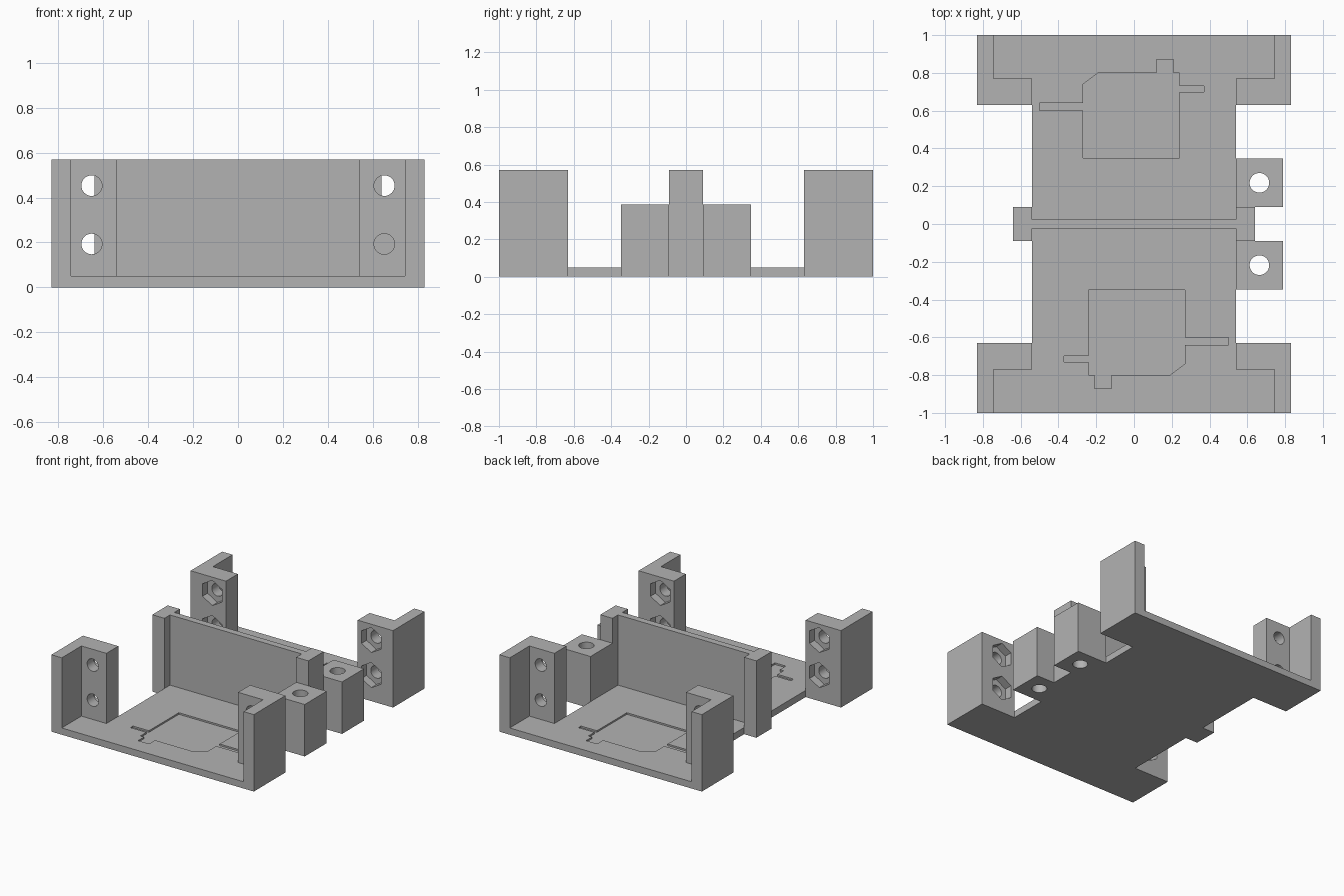
import bpy
import bmesh
import math
from mathutils import Matrix

if "Cube" in bpy.data.objects:
    bpy.data.objects.remove(bpy.data.objects["Cube"])

grey = bpy.data.materials.new("plain grey")
grey.use_nodes = True
grey.diffuse_color = (0.45, 0.45, 0.45, 1)
grey.node_tree.nodes["Principled BSDF"].inputs["Base Color"].default_value = (0.45, 0.45, 0.45, 1)

HEIGHT, FLOOR = 0.57, 0.05


def make_object(name, bm):
    bmesh.ops.recalc_face_normals(bm, faces=bm.faces)
    mesh = bpy.data.meshes.new(name)
    bm.to_mesh(mesh)
    bm.free()
    mesh.materials.append(grey)
    obj = bpy.data.objects.new(name, mesh)
    bpy.context.collection.objects.link(obj)
    return obj


def prism(name, outline, z0, z1):
    """Extrude a flat outline from z0 up to z1."""
    bm = bmesh.new()
    face = bm.faces.new([bm.verts.new((x, y, z0)) for x, y in outline])
    top = bmesh.ops.extrude_face_region(bm, geom=[face])["geom"]
    verts = [v for v in top if isinstance(v, bmesh.types.BMVert)]
    bmesh.ops.translate(bm, verts=verts, vec=(0, 0, z1 - z0))
    return make_object(name, bm)


def box(name, x0, x1, y0, y1, z0, z1):
    return prism(name, [(x0, y0), (x1, y0), (x1, y1), (x0, y1)], z0, z1)


def rod(name, sides, radius, depth, centre, along_y=False):
    """Round or hexagonal cutter; a hexagon along y points upward."""
    bm = bmesh.new()
    turn = Matrix.Rotation(math.pi / 2, 4, "X") if along_y else Matrix()
    bmesh.ops.create_cone(bm, cap_ends=True, segments=sides, radius1=radius, radius2=radius,
                          depth=depth, matrix=Matrix.Translation(centre) @ turn)
    return make_object(name, bm)


def cut(obj, cutters):
    """Subtract the cutters, keep the finished mesh and drop the cutters."""
    for c in cutters:
        c.hide_render = True
        mod = obj.modifiers.new("cut", "BOOLEAN")
        mod.operation, mod.solver, mod.object = "DIFFERENCE", "EXACT", c
    graph = bpy.context.evaluated_depsgraph_get()
    mesh = bpy.data.meshes.new_from_object(obj.evaluated_get(graph))
    obj.modifiers.clear()
    obj.data = mesh
    for c in cutters:
        bpy.data.objects.remove(c)
    bpy.ops.object.select_all(action="DESELECT")
    obj.select_set(True)
    bpy.context.view_layer.objects.active = obj
    bpy.ops.object.shade_smooth_by_angle(angle=math.radians(30))


# Floor plate, wider between the corner brackets
quarter = [(0.54, 0), (0.54, 0.77), (0.745, 0.77), (0.745, 1)]
half = quarter[1:] + [(-x, y) for x, y in reversed(quarter[1:])]
plate = prism("floor_plate", half + [(-x, -y) for x, y in half], 0, FLOOR)

# Shallow recess in each half of the floor, one turned half way round
recess = [(-0.24, -0.35), (-0.24, -0.70), (-0.37, -0.70), (-0.37, -0.73), (-0.24, -0.73),
          (-0.24, -0.80), (-0.21, -0.80), (-0.21, -0.87), (-0.12, -0.87), (-0.12, -0.80),
          (0.19, -0.80), (0.27, -0.74), (0.27, -0.64), (0.50, -0.64), (0.50, -0.60),
          (0.27, -0.60), (0.27, -0.35)]
cut(plate, [prism("recess_cutter", [(s * x, s * y) for x, y in recess], FLOOR - 0.012, 0.1)
            for s in (1, -1)])

# L-shaped corner brackets with bolt holes and hexagonal nut pockets
bracket = [(0.54, 0.63), (0.83, 0.63), (0.83, 1), (0.745, 1), (0.745, 0.77), (0.54, 0.77)]
for sx, side in ((1, "left"), (-1, "right")):
    for sy, end in ((-1, "front"), (1, "back")):
        obj = prism(f"{end}_{side}_bracket", [(sx * x, sy * y) for x, y in bracket], 0, HEIGHT)
        cutters = []
        for z in (0.193, 0.453):
            cutters.append(rod("bolt_cutter", 32, 0.046, 0.3, (sx * 0.652, sy * 0.7, z), True))
            cutters.append(rod("nut_cutter", 6, 0.093, 0.12, (sx * 0.652, sy * 0.63, z), True))
        cut(obj, cutters)

    # Pillar at each end of the dividing wall
    box(f"{side}_wall_pillar", *sorted((sx * 0.54, sx * 0.64)), -0.09, 0.09, 0, HEIGHT)

# Thin wall across the middle
box("dividing_wall", -0.54, 0.54, -0.025, 0.025, FLOOR, HEIGHT)

# Mounting posts on the left side, bored from top to bottom
for sy, end in ((-1, "front"), (1, "back")):
    post = box(f"{end}_mounting_post", 0.54, 0.79, *sorted((sy * 0.09, sy * 0.347)), 0, 0.385)
    cut(post, [rod("bore_cutter", 32, 0.052, 1, (0.664, sy * 0.218, 0.2))])
